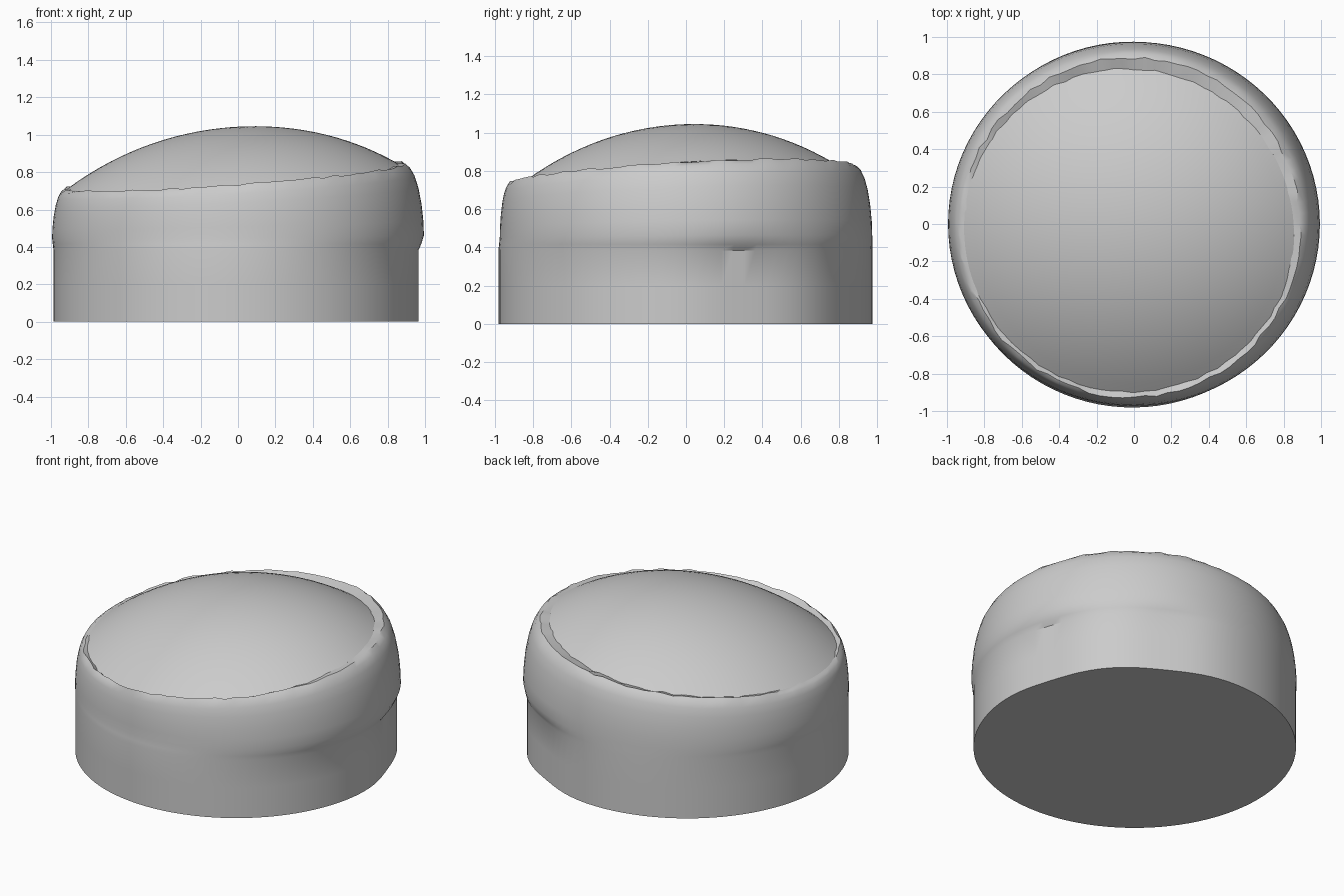
import bpy, bmesh, random
from math import cos, sin, pi, radians, exp

cube = bpy.data.objects.get("Cube")
if cube:
    bpy.data.objects.remove(cube)

random.seed(4)
SEGMENTS = 96
ANGLES = [2 * pi * i / SEGMENTS for i in range(SEGMENTS)]

grey = bpy.data.materials.new("plain_grey")
grey.use_nodes = True
COLOUR = (0.6, 0.6, 0.6, 1)
grey.diffuse_color = COLOUR
grey.node_tree.nodes["Principled BSDF"].inputs["Base Color"].default_value = COLOUR


def lean(a, degrees):
    """How far angle a faces the given direction."""
    return cos(a - radians(degrees))


def dent(a, degrees):
    """Narrow bump function centred on the given direction."""
    return exp((lean(a, degrees) - 1) * 35)


def polar(r, a, z):
    return (r * cos(a), r * sin(a), z)


def dome_height(x, y):
    return (1.042 + 0.055 * x + 0.03 * y - 0.3 * x * x - 0.35 * y * y
            - 0.045 * (x * x + y * y) ** 2)


def rim_height(a):
    return 0.78 + 0.082 * lean(a, 35)


def rim_radius(a):
    return 0.907 - 0.026 * lean(a, 45)


def inner_radius(a):
    return rim_radius(a) - 0.032 - 0.042 * max(0, lean(a, 65))


def swell_radius(a):
    return 0.984 + 0.01 * cos(2 * a)


def foot_radius(a):
    return 0.978 - 0.009 * lean(a, 20) - 0.022 * dent(a, 18) - 0.022 * dent(a, 62)


def loft(name, rings, cap_first=False, tip=None):
    """Skin a stack of rings, with an optional flat base or pointed top."""
    bm = bmesh.new()
    loops = [[bm.verts.new(p) for p in ring] for ring in rings]
    for low, high in zip(loops, loops[1:]):
        for i in range(SEGMENTS):
            j = (i + 1) % SEGMENTS
            bm.faces.new((low[i], low[j], high[j], high[i]))
    if cap_first:
        bm.faces.new(loops[0][::-1])
    if tip:
        point = bm.verts.new(tip)
        for i in range(SEGMENTS):
            bm.faces.new((loops[-1][i], loops[-1][(i + 1) % SEGMENTS], point))
    mesh = bpy.data.meshes.new(name)
    bm.to_mesh(mesh)
    bm.free()
    mesh.materials.append(grey)
    obj = bpy.data.objects.new(name, mesh)
    bpy.context.collection.objects.link(obj)
    bpy.ops.object.select_all(action='DESELECT')
    obj.select_set(True)
    bpy.context.view_layer.objects.active = obj
    bpy.ops.object.shade_smooth_by_angle(angle=radians(35))


# Drum foot: straight wall with two shallow dents
rings = [[polar(foot_radius(a), a, z) for a in ANGLES] for z in (0, 0.2, 0.385)]

# Swollen shoulder that closes in towards the tilted rim
rings.append([polar((foot_radius(a) + swell_radius(a)) / 2, a, 0.415) for a in ANGLES])
for t, blend in ((0.12, 0), (0.3, 0.03), (0.5, 0.12), (0.7, 0.28), (0.85, 0.48), (0.95, 0.72)):
    ring = []
    for a in ANGLES:
        swell = swell_radius(a)
        r = swell + (rim_radius(a) - swell) * blend
        ring.append(polar(r, a, 0.41 + t * (rim_height(a) - 0.41)))
    rings.append(ring)

# Uneven rim edge
rings.append([polar(rim_radius(a) + random.uniform(-0.008, 0.008), a,
                    rim_height(a) + random.uniform(-0.005, 0.005)) for a in ANGLES])

# Inner lip falls from the rim to the dome edge
lip = []
for a in ANGLES:
    r = inner_radius(a) + random.uniform(-0.006, 0.006)
    x, y, _ = polar(r, a, 0)
    lip.append((x, y, dome_height(x, y) - 0.01))
rings.append(lip)
loft("drum_body", rings, cap_first=True)

# Shallow domed top, tucked slightly under the lip
dome = []
for k in range(16, 0, -1):
    ring = []
    for a in ANGLES:
        x, y, _ = polar((inner_radius(a) + 0.015) * k / 16, a, 0)
        ring.append((x, y, dome_height(x, y)))
    dome.append(ring)
loft("domed_top", dome, tip=(0, 0, dome_height(0, 0)))
